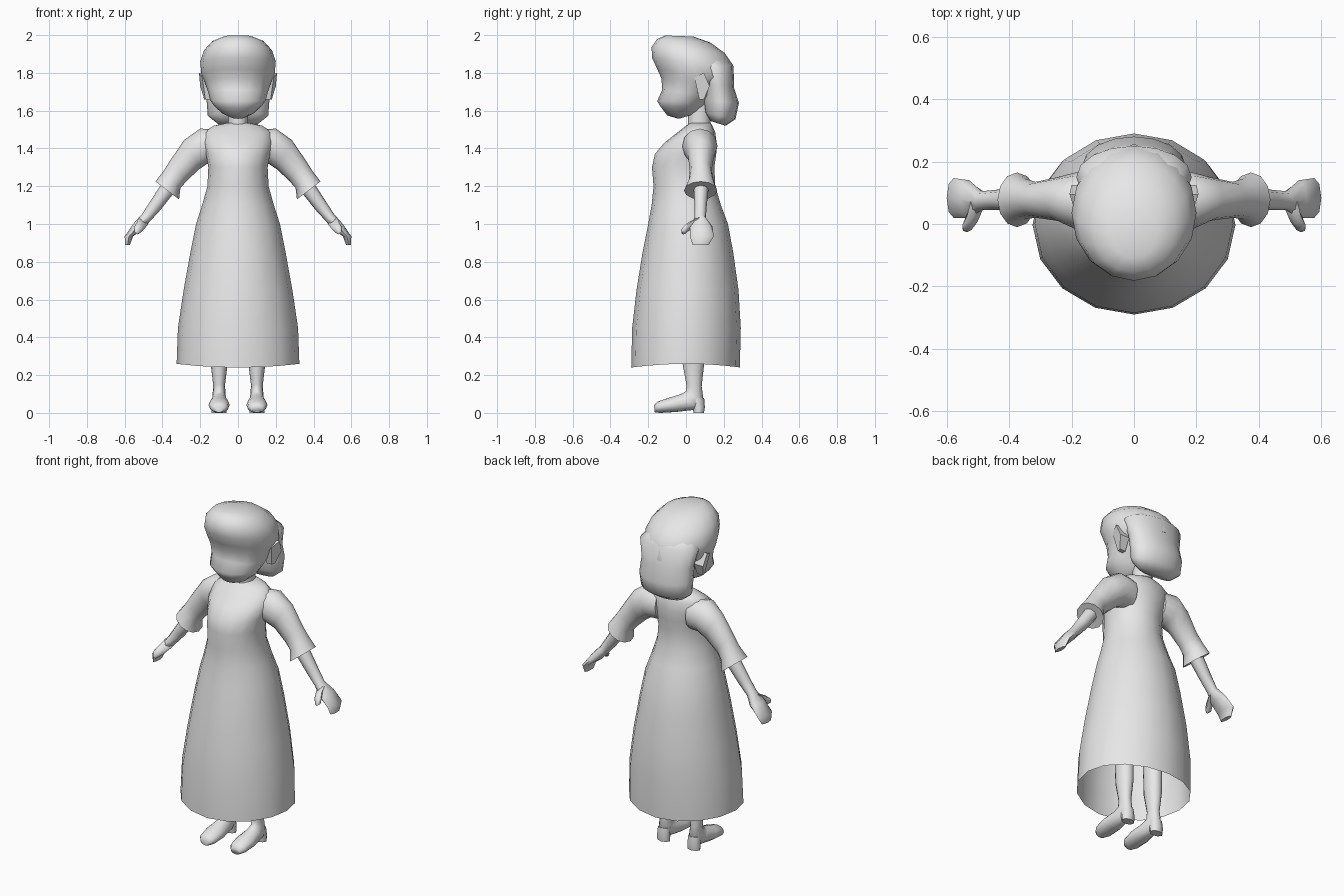
import bpy, bmesh, math
from mathutils import Vector

grey = bpy.data.materials.new("plain_grey")
grey.diffuse_color = (0.8, 0.8, 0.8, 1)


def oval(c, u, v, n):
    """Ring of n points about c with half axes u and v."""
    c, u, v = Vector(c), Vector(u), Vector(v)
    return [c + u * math.cos(2 * math.pi * i / n) + v * math.sin(2 * math.pi * i / n)
            for i in range(n)]


def side_ring(y0, z0, y1, z1, rx, n, cx=0):
    """Ring given by its front and back points and its half width."""
    return oval((cx, (y0 + y1) / 2, (z0 + z1) / 2), (rx, 0, 0),
                (0, (y1 - y0) / 2, (z1 - z0) / 2), n)


def limb_ring(xa, za, xb, zb, y0, y1, n):
    """Ring given by its upper and lower points in xz and its depth range."""
    return oval(((xa + xb) / 2, (y0 + y1) / 2, (za + zb) / 2),
                ((xa - xb) / 2, 0, (za - zb) / 2), (0, (y1 - y0) / 2, 0), n)


def loft(name, rings, mirror=False, cap_start=True, angle=60):
    """Skin a list of rings, optionally making a left and a right copy."""
    for tag, s in ((("_right", 1), ("_left", -1)) if mirror else (("", 1),)):
        bm = bmesh.new()
        rows = [[bm.verts.new((p.x * s, p.y, p.z)) for p in r] for r in rings]
        n = len(rows[0])
        for a, b in zip(rows, rows[1:]):
            for i in range(n):
                j = (i + 1) % n
                bm.faces.new((a[i], a[j], b[j], b[i]))
        if cap_start:
            bm.faces.new(rows[0])
        bm.faces.new(rows[-1])
        bmesh.ops.recalc_face_normals(bm, faces=bm.faces)
        me = bpy.data.meshes.new(name + tag)
        bm.to_mesh(me)
        bm.free()
        me.materials.append(grey)
        ob = bpy.data.objects.new(name + tag, me)
        bpy.context.collection.objects.link(ob)
        bpy.ops.object.select_all(action='DESELECT')
        ob.select_set(True)
        bpy.context.view_layer.objects.active = ob
        bpy.ops.object.shade_smooth_by_angle(angle=math.radians(angle))


# Dress, open at the hem: z, front y, back y, half width
dress = [(0.26, -0.29, 0.285, 0.325), (0.45, -0.285, 0.29, 0.318),
         (0.65, -0.262, 0.278, 0.288), (0.85, -0.23, 0.25, 0.252),
         (1.0, -0.2, 0.222, 0.222), (1.1, -0.182, 0.185, 0.19),
         (1.2, -0.172, 0.155, 0.162), (1.3, -0.18, 0.15, 0.157),
         (1.37, -0.165, 0.16, 0.17), (1.43, -0.115, 0.162, 0.185),
         (1.485, -0.045, 0.155, 0.18), (1.52, 0.0, 0.14, 0.13),
         (1.535, 0.02, 0.13, 0.06)]
rings = [side_ring(y0, z, y1, z, rx, 16) for z, y0, y1, rx in dress]
for p in rings[0]:
    p.z -= 0.02 * (p.y / 0.29) ** 2      # hem dips at front and back
loft("dress", rings, cap_start=False)

# Neck
loft("neck", [side_ring(0.01, z, 0.13, z, 0.052, 12) for z in (1.47, 1.54, 1.64)])

# Head with the hair cap: front y, front z, back y, back z, half width
head = [(-0.11, 1.998, 0.04, 1.992, 0.07), (-0.155, 1.978, 0.13, 1.96, 0.135),
        (-0.182, 1.935, 0.205, 1.905, 0.18), (-0.18, 1.88, 0.25, 1.84, 0.2),
        (-0.152, 1.82, 0.255, 1.76, 0.194), (-0.13, 1.77, 0.2, 1.74, 0.177),
        (-0.126, 1.71, 0.15, 1.68, 0.157), (-0.153, 1.65, 0.12, 1.66, 0.147),
        (-0.13, 1.615, 0.1, 1.63, 0.125), (-0.1, 1.575, 0.07, 1.6, 0.085),
        (-0.04, 1.557, 0.04, 1.58, 0.04)]
loft("head", [side_ring(*r, 16) for r in head])

# Bobbed hair hanging behind the head
bob = [(0.0, 1.9, 0.19, 1.9, 0.13), (0.05, 1.82, 0.25, 1.84, 0.185),
       (0.08, 1.75, 0.255, 1.72, 0.165), (0.09, 1.66, 0.28, 1.64, 0.166),
       (0.10, 1.59, 0.262, 1.555, 0.16), (0.13, 1.545, 0.21, 1.52, 0.11)]
loft("hair_bob", [side_ring(*r, 16) for r in bob])

# Ears, leaning out towards the back
ear = [(0.045, 1.775), (0.095, 1.8), (0.125, 1.73), (0.095, 1.66), (0.07, 1.66)]
loft("ear", [[Vector((0.14, y, z)) for y, z in ear],
             [Vector((0.165 + 0.25 * (y - 0.04) + 0.2 * (z - 1.66), y, z)) for y, z in ear]],
     mirror=True, angle=40)

# Sleeves ending in a flared cuff: upper x z, lower x z, y range
sleeve = [(0.10, 1.5, 0.10, 1.32, 0.0, 0.15), (0.20, 1.505, 0.16, 1.32, -0.02, 0.167),
          (0.285, 1.445, 0.205, 1.29, 0.01, 0.15), (0.36, 1.335, 0.27, 1.23, 0.02, 0.135),
          (0.395, 1.28, 0.305, 1.19, 0.015, 0.145), (0.437, 1.225, 0.312, 1.13, -0.01, 0.165),
          (0.41, 1.205, 0.345, 1.16, 0.04, 0.12)]
loft("sleeve", [limb_ring(*r, 12) for r in sleeve], mirror=True)

# Forearms running into mitten hands
forearm = [(0.40, 1.22, 0.335, 1.17, 0.04, 0.12), (0.465, 1.12, 0.41, 1.075, 0.045, 0.11),
           (0.51, 1.05, 0.465, 1.015, 0.045, 0.105), (0.555, 1.0, 0.50, 0.975, 0.02, 0.14),
           (0.6, 0.935, 0.555, 0.935, 0.02, 0.147), (0.598, 0.89, 0.572, 0.89, 0.035, 0.12)]
loft("forearm_hand", [limb_ring(*r, 8) for r in forearm], mirror=True)

# Thumbs
thumb = [(0.525, 1.035, 0.475, 1.0, 0.045, 0.09), (0.535, 1.01, 0.495, 0.975, 0.0, 0.05),
         (0.55, 0.985, 0.515, 0.955, -0.025, 0.015), (0.55, 0.96, 0.53, 0.945, -0.025, 0.0)]
loft("thumb", [limb_ring(*r, 8) for r in thumb], mirror=True)

# Legs continuing into shoes
leg = [(-0.03, 0.7, 0.1, 0.7, 0.055), (-0.018, 0.26, 0.096, 0.26, 0.045),
       (0.002, 0.15, 0.083, 0.14, 0.031), (0.0, 0.115, 0.095, 0.05, 0.036),
       (-0.025, 0.1, 0.06, 0.018, 0.043), (-0.09, 0.08, -0.05, 0.005, 0.056),
       (-0.15, 0.06, -0.135, 0.0, 0.05), (-0.17, 0.04, -0.165, 0.002, 0.03)]
loft("leg_shoe", [side_ring(*r, 12, 0.1) for r in leg], mirror=True)

# Shoe heels
heel = [(0.02, 0.07, 0.096, 0.08, 0.036), (0.035, 0.03, 0.1, 0.03, 0.04),
        (0.04, 0.0, 0.095, 0.0, 0.04)]
loft("shoe_heel", [side_ring(*r, 8, 0.1) for r in heel], mirror=True)
